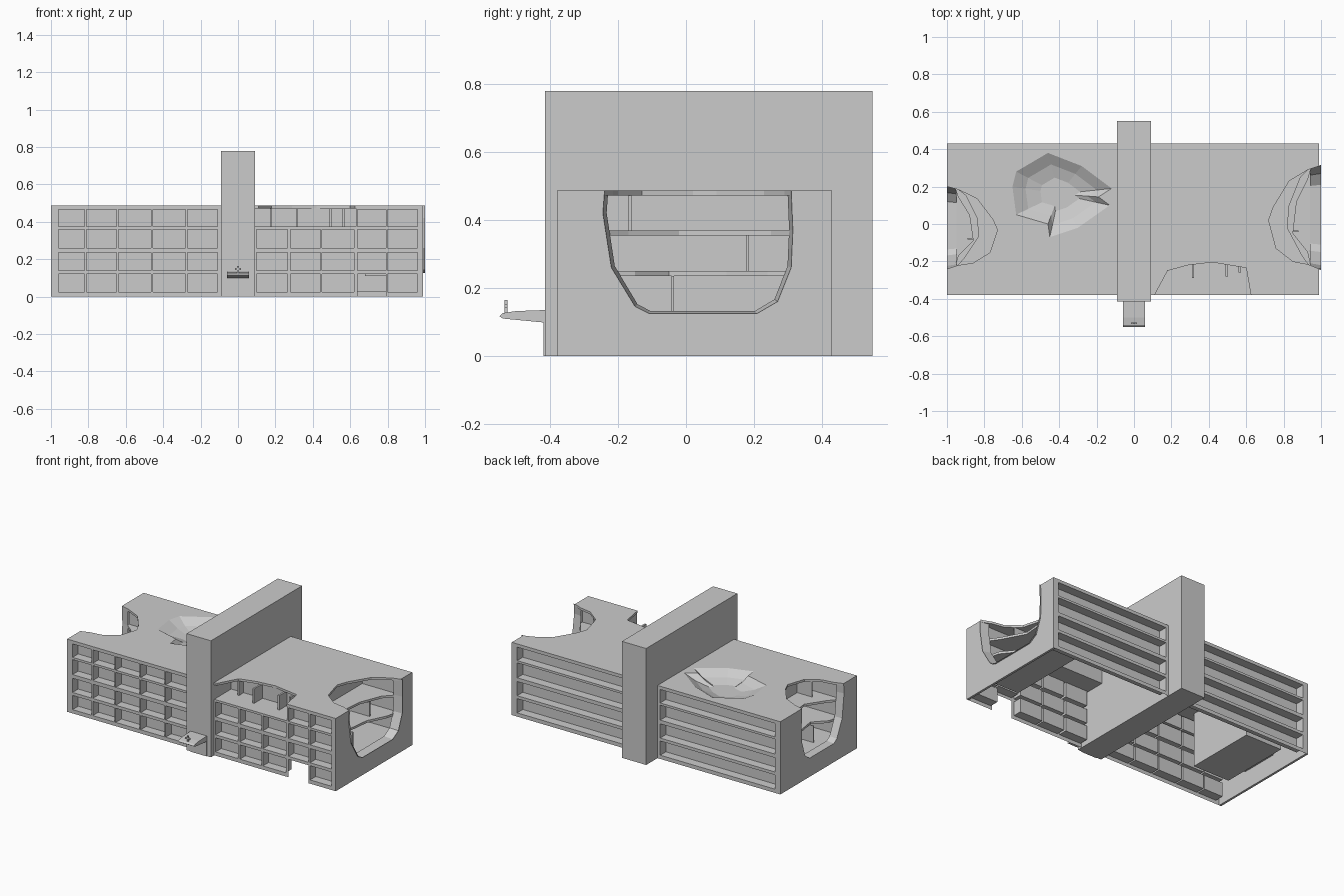
import bpy, bmesh
from mathutils import Vector
from mathutils.geometry import tessellate_polygon

if "Cube" in bpy.data.objects:
    bpy.data.objects.remove(bpy.data.objects["Cube"])

H = 0.487
X0, X1, Y0, Y1 = -1.0, 0.99, -0.38, 0.43


def finish(name, bm, weld=True):
    if weld:
        bmesh.ops.remove_doubles(bm, verts=bm.verts, dist=1e-5)
    me = bpy.data.meshes.new(name)
    bm.to_mesh(me)
    bm.free()
    ob = bpy.data.objects.new(name, me)
    bpy.context.collection.objects.link(ob)
    return ob


def box(name, a, b):
    bm = bmesh.new()
    bmesh.ops.create_cube(bm, size=1)
    for v in bm.verts:
        v.co = [a[i] + (v.co[i] + 0.5) * (b[i] - a[i]) for i in range(3)]
    return finish(name, bm)


def sheet(name, loops, out, thick=0.015):
    """Flat plate from outline plus optional holes, thickened inward."""
    bm = bmesh.new()
    pts = [Vector(p) for loop in loops for p in loop]
    vs = [bm.verts.new(p) for p in pts]
    for t in tessellate_polygon([[Vector(p) for p in l] for l in loops]):
        f = bm.faces.new([vs[i] for i in t])
        f.normal_update()
        if f.normal.dot(Vector(out)) < 0:
            f.normal_flip()
    ob = finish(name, bm)
    m = ob.modifiers.new("thickness", 'SOLIDIFY')
    m.thickness, m.offset = thick, -1
    return ob


def strip(name, rings, cap=False, closed=False):
    """Faces bridging successive point rings."""
    bm = bmesh.new()
    rs = [[bm.verts.new(p) for p in r] for r in rings]
    n = len(rs[0])
    for a, b in zip(rs, rs[1:]):
        for i in range(n if closed else n - 1):
            j = (i + 1) % n
            bm.faces.new((a[i], a[j], b[j], b[i]))
    if cap:
        bm.faces.new(rs[-1])
    return finish(name, bm)


def facade(name, xs, zs, y, depth, skip=lambda i, j: False):
    """Wall sheet whose odd cells are recessed window bays."""
    bm = bmesh.new()

    def face(ps):
        f = bm.faces.new([bm.verts.new(p) for p in ps])
        if depth < 0:
            f.normal_flip()
    for i in range(len(xs) - 1):
        for j in range(len(zs) - 1):
            if skip(i, j):
                continue
            c = [(xs[i], zs[j]), (xs[i + 1], zs[j]),
                 (xs[i + 1], zs[j + 1]), (xs[i], zs[j + 1])]
            o = [(p[0], y, p[1]) for p in c]
            if i % 2 and j % 2:
                n = [(p[0], y + depth, p[1]) for p in c]
                face(n)
                for k in range(4):
                    m = (k + 1) % 4
                    face((o[k], o[m], n[m], n[k]))
            else:
                face(o)
    return finish(name, bm)


# Front and back facades
zs = [0, .025, .12, .14, .235, .26, .36, .375, .465, H]
xl = [X0, -.96, -.82, -.81, -.65, -.64, -.465, -.455, -.28, -.27, -.11, -.09]
xr = [.09, .10, .265, .28, .44, .45, .62, .64, .79, .80, .96, X1]
facade("front_wall_left", xl, zs, Y0, .06)
facade("front_wall_right", xr, zs, Y0, .06,
       lambda i, j: (i <= 6 and j >= 7) or (i == 7 and j <= 1))
facade("back_wall_left", [X0, -.96, -.11, -.09], zs, Y1, -.06)
facade("back_wall_right", [.09, .11, .95, X1], zs, Y1, -.06)

# Damage outlines, described at the right end
profile = [(-.24, H), (-.245, .42), (-.22, .26), (-.15, .145), (-.11, .125),
           (.21, .125), (.27, .16), (.31, .26), (.315, .37), (.31, H)]
roof_cut = [(X1, -.24), (.93, -.215), (.85, -.2), (.76, -.13), (.72, .02),
            (.745, .09), (.83, .23), (.93, .29), (X1, .31)]
front_cut = [(.11, Y0), (.18, -.25), (.29, -.22), (.42, -.205), (.60, -.235), (.625, Y0)]
floor_edges = [
    (.125, [(.95, -.26), (.95, .33)]),
    (.25, [(.95, -.24), (.93, -.15), (.85, -.05), (.87, .12), (.93, .24), (.95, .31)]),
    (.37, [(.95, -.24), (.90, -.17), (.82, -.02), (.83, .10), (.89, .25), (.95, .31)]),
]


def same(p):
    return p


def mirrored(p):
    return (max(X0, -p[0] - .01), (p[1] - .035) * .8 - .02, p[2])


# Damaged ends: wall, torn lip, broken floors and room walls
for side, f, xe, out in (("right", same, X1, 1), ("left", mirrored, X0, -1)):
    cut = [f((X1, y, z)) for y, z in profile]
    wall = [(xe, Y0, 0), (xe, Y1, 0), (xe, Y1, H)]
    wall += [(xe, p[1], p[2]) for p in reversed(cut)] + [(xe, Y0, H)]
    sheet(side + "_end_wall", [wall], (out, 0, 0))
    strip(side + "_torn_lip", [[f((1.0, y, z)) for y, z in profile],
                               [f((.94, .035 + (y - .035) * .96, z + (H - z) * .02))
                                for y, z in profile]])
    for z, edge in floor_edges:
        pts = [(.68, -.26), (.95, -.26)] + edge + [(.95, .33), (.68, .33)]
        pts = list(dict.fromkeys(pts))
        sheet(side + "_broken_floor", [[f((x, y, z)) for x, y in pts]], (0, 0, 1))
    for nm, a, b in (("_room_back", (.68, -.26, .11), (.69, .33, H - .01)),
                     ("_room_side", (.68, -.27, .11), (.95, -.26, H - .01)),
                     ("_room_side", (.68, .33, .11), (.95, .34, H - .01)),
                     ("_partition", (.69, -.043, .125), (.88, -.035, .236)),
                     ("_partition", (.69, .178, .25), (.85, .186, .356)),
                     ("_partition", (.69, -.169, .37), (.80, -.161, H - .015))):
        p, q = f(a), f(b)
        box(side + nm, [min(u, v) for u, v in zip(p, q)],
            [max(u, v) for u, v in zip(p, q)])

# Right roof with torn end and torn front
outline = [(.09, Y0)] + front_cut + [(X1, Y0)] + roof_cut + [(X1, Y1), (.09, Y1)]
sheet("right_roof", [[(x, y, H) for x, y in outline]], (0, 0, 1))

# Left roof with torn end and sunken dent
dent = [(-.65, .20), (-.63, .28), (-.46, .38), (-.28, .31), (-.12, .19),
        (-.19, .145), (-.13, .10), (-.30, -.02), (-.45, -.07), (-.46, .0), (-.63, .05)]
left_cut = [mirrored((x, y, H)) for x, y in roof_cut]
outline = [(X0, Y0, H), (-.09, Y0, H), (-.09, Y1, H), (X0, Y1, H)] + left_cut[::-1]
sheet("left_roof", [outline, [(x, y, H) for x, y in dent]], (0, 0, 1))


def dent_ring(s, z):
    return [(-.40 + (x + .40) * s, .16 + (y - .16) * s, z) for x, y in dent]


strip("roof_dent", [dent_ring(1, H), dent_ring(.72, H - .035), dent_ring(.4, H - .055)],
      cap=True, closed=True)

# Exposed rooms behind the torn front
box("front_room_floor", (.09, Y0, .36), (.64, -.19, .375))
box("front_room_back", (.09, -.20, .375), (.64, -.19, H - .01))
box("front_room_side", (.63, Y0, .375), (.64, -.19, H - .002))
for x, y in ((.17, -.25), (.31, -.29), (.49, -.28), (.56, -.26)):
    box("front_room_partition", (x, y, .375), (x + .012, -.20, H - .015))

# Central tower slab
box("central_tower", (-.09, -.415, 0), (.09, .55, .78))

# Entrance canopy, door panel and small sign
canopy = [(-.415, .098), (-.54, .11), (-.55, .117), (-.54, .126), (-.50, .132), (-.415, .135)]
bm = bmesh.new()
ends = [[bm.verts.new((x, y, z)) for y, z in canopy] for x in (-.06, .06)]
bm.faces.new(ends[0])
bm.faces.new(ends[1][::-1])
for i in range(len(canopy)):
    j = (i + 1) % len(canopy)
    bm.faces.new((ends[0][j], ends[0][i], ends[1][i], ends[1][j]))
bmesh.ops.recalc_face_normals(bm, faces=bm.faces)
finish("entrance_canopy", bm)
box("entrance_door", (-.06, -.42, 0), (.06, -.414, .10))
box("sign_post", (-.005, -.534, .125), (.005, -.526, .165))
box("sign_bar", (-.017, -.534, .143), (.017, -.526, .152))
